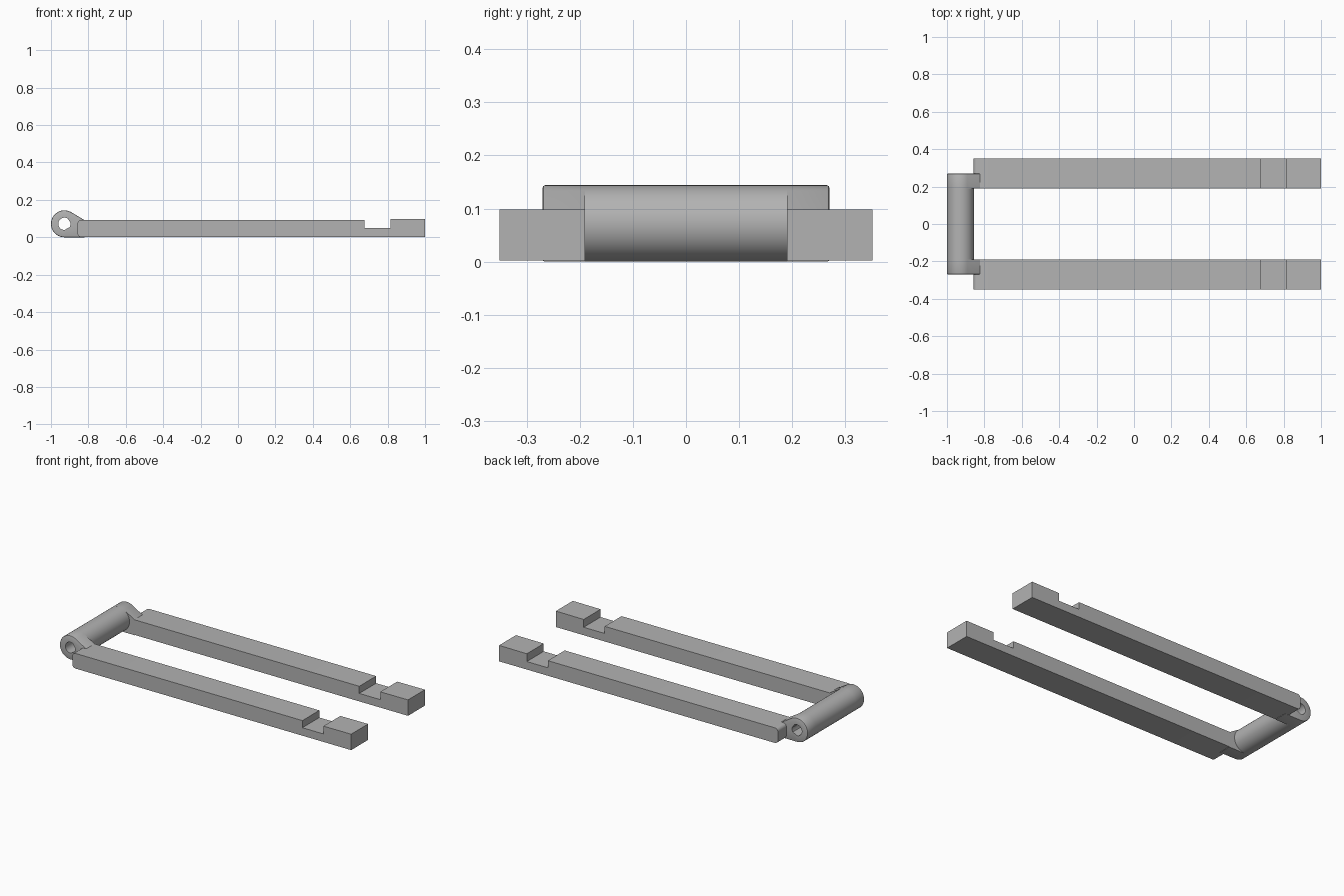
import bpy, bmesh, math
from math import sin, cos, radians

cube = bpy.data.objects.get("Cube")
if cube:
    bpy.data.objects.remove(cube, do_unlink=True)

grey = bpy.data.materials.new("plain grey")
grey.use_nodes = True
grey.diffuse_color = (0.45, 0.45, 0.45, 1)
grey.node_tree.nodes["Principled BSDF"].inputs["Base Color"].default_value = (0.45, 0.45, 0.45, 1)

# Hinge axis and sizes
CX, CZ, R, HOLE = -0.928, 0.072, 0.072, 0.033
INNER, LUG_END, OUTER = 0.19, 0.27, 0.351


def finish(name, bm):
    bmesh.ops.recalc_face_normals(bm, faces=bm.faces)
    mesh = bpy.data.meshes.new(name)
    bm.to_mesh(mesh)
    bm.free()
    mesh.materials.append(grey)
    obj = bpy.data.objects.new(name, mesh)
    bpy.context.collection.objects.link(obj)
    bpy.ops.object.select_all(action='DESELECT')
    obj.select_set(True)
    bpy.context.view_layer.objects.active = obj
    bpy.ops.object.shade_smooth_by_angle(angle=radians(35))
    return obj


def arc(cx, cz, r, start, end, steps):
    angles = [radians(start + (end - start) * i / steps) for i in range(steps + 1)]
    return [(cx + r * cos(a), cz + r * sin(a)) for a in angles]


def extrude_profile(name, points, y0, y1):
    bm = bmesh.new()
    a, b = [[bm.verts.new((x, y, z)) for x, z in points] for y in (y0, y1)]
    bm.faces.new(a)
    bm.faces.new(b)
    for i in range(len(a)):
        j = (i + 1) % len(a)
        bm.faces.new((a[i], a[j], b[j], b[i]))
    return finish(name, bm)


def bored_profile(name, points, y0, y1, rim_ends):
    """Extruded outline with the pin hole through it and softened outer rims."""
    bm = bmesh.new()
    hole = []
    for x, z in points:
        a = math.atan2(z - CZ, x - CX)
        hole.append((CX + HOLE * cos(a), CZ + HOLE * sin(a)))
    loops = [[bm.verts.new((x, y, z)) for x, z in pts]
             for pts, y in ((points, y0), (points, y1), (hole, y1), (hole, y0))]
    n = len(points)
    for k in range(4):
        a, b = loops[k], loops[(k + 1) % 4]
        for i in range(n):
            j = (i + 1) % n
            bm.faces.new((a[i], a[j], b[j], b[i]))
    rims = [bm.edges.get((loops[k][i], loops[k][(i + 1) % n]))
            for k in rim_ends for i in range(n)]
    if rims:
        bmesh.ops.bevel(bm, geom=rims, offset=0.005, segments=2, affect='EDGES', profile=0.5)
    return finish(name, bm)


# Barrel between the arms
bored_profile("hinge_barrel", arc(CX, CZ, R, 0, 354, 59), -INNER, INNER, [])

# Lug outline: barrel curve with a tangent slope down onto the arm
tip_x, tip_z = -0.82, 0.091
dx, dz = tip_x - CX, tip_z - CZ
tangent = math.degrees(math.atan2(dz, dx) + math.acos(R / math.hypot(dx, dz)))
lug = arc(CX, CZ, R, tangent, 270, 36) + [(tip_x, 0), (tip_x, 0.045), (tip_x, tip_z)]

# Arm outline: rounded hinge end, notch and slightly raised tip
BOT, TOP, CR = 0.002, 0.093, 0.02
arm = (arc(-0.858 + CR, TOP - CR, CR, 90, 180, 6)
       + arc(-0.858 + CR, BOT + CR, CR, 180, 270, 6)
       + [(1, BOT), (1, 0.098), (0.815, 0.097), (0.815, 0.05), (0.675, 0.05), (0.675, TOP)])

for side, s in (("left", 1), ("right", -1)):
    label = "back" if s > 0 else "front"
    bored_profile(label + "_hinge_lug", lug, s * INNER, s * LUG_END, [1])
    extrude_profile(label + "_arm", arm, s * INNER, s * OUTER)
